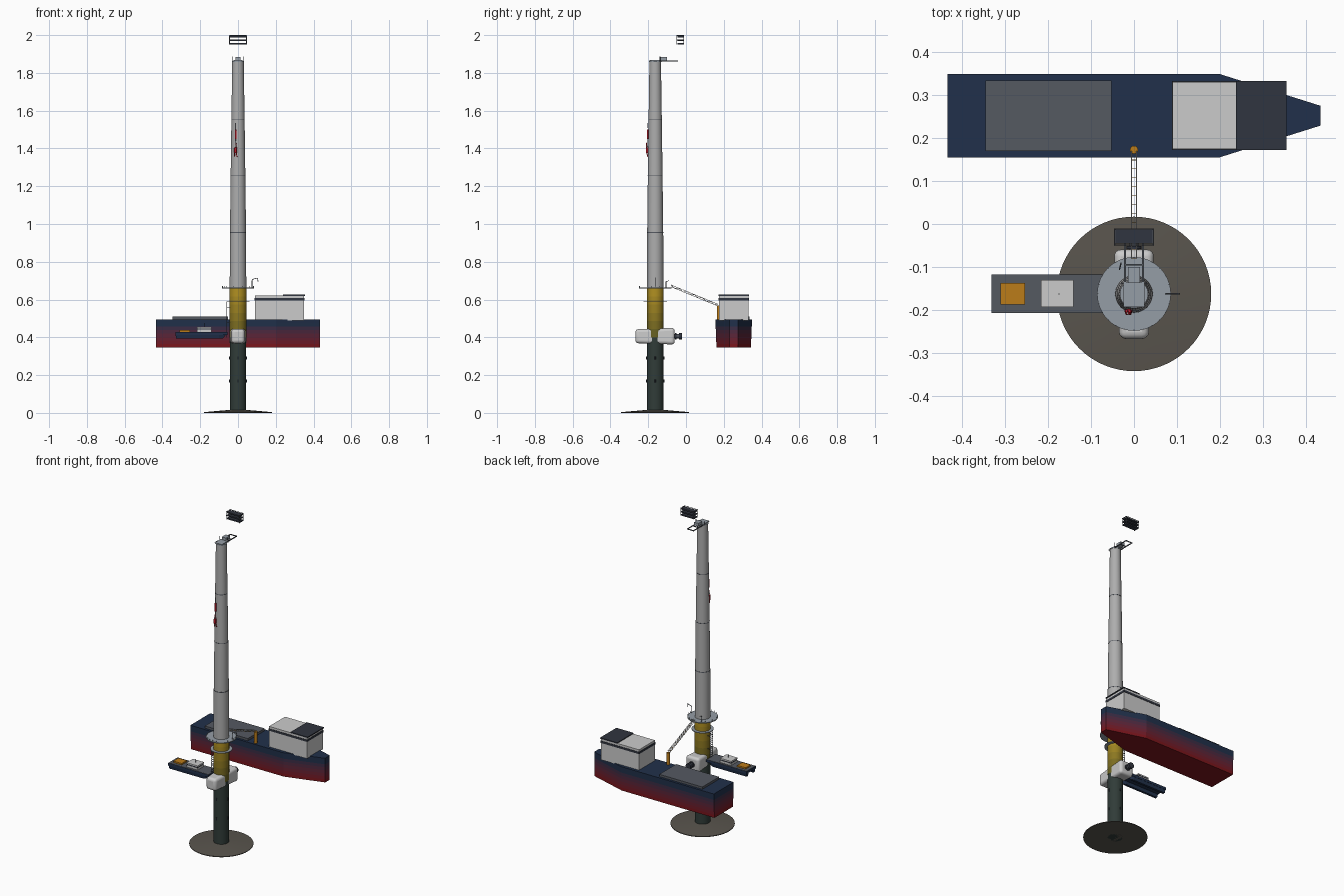
import bpy, bmesh, math
from mathutils import Vector

if "Cube" in bpy.data.objects:
    bpy.data.objects.remove(bpy.data.objects["Cube"])

TY = -0.163  # tower axis


def mat(name, r, g, b):
    m = bpy.data.materials.new(name)
    m.diffuse_color = (r, g, b, 1)
    m.use_nodes = True
    m.node_tree.nodes["Principled BSDF"].inputs["Base Color"].default_value = m.diffuse_color
    return m


DARK = mat("charcoal", .03, .035, .05)
NAVY = mat("navy", .015, .03, .07)
DECK = mat("deck_grey", .09, .1, .12)
WHITE = mat("white", .6, .6, .6)
ORANGE = mat("orange", .5, .2, .01)
STEEL = mat("steel", .3, .34, .38)
TOWER = mat("tower_grey", .42, .42, .42)
PILE = mat("pile_green", .03, .045, .04)
SAND = mat("seabed", .1, .09, .075)
RED = mat("red", .5, .01, .02)


def finish(bm, name, mats):
    bmesh.ops.recalc_face_normals(bm, faces=bm.faces)
    me = bpy.data.meshes.new(name)
    bm.to_mesh(me)
    bm.free()
    ob = bpy.data.objects.new(name, me)
    bpy.context.collection.objects.link(ob)
    for m in mats:
        me.materials.append(m)
    return ob


def smooth(ob):
    bpy.ops.object.select_all(action='DESELECT')
    ob.select_set(True)
    bpy.context.view_layer.objects.active = ob
    bpy.ops.object.shade_smooth_by_angle(angle=math.radians(35))


def box(name, x, y, z, m, bevel=0, seg=3):
    bm = bmesh.new()
    bmesh.ops.create_cube(bm, size=1)
    for v in bm.verts:
        for i, r in enumerate((x, y, z)):
            v.co[i] = r[0] + (r[1] - r[0]) * (v.co[i] + .5)
    if bevel:
        bmesh.ops.bevel(bm, geom=bm.edges[:], offset=bevel, segments=seg, profile=.5, affect='EDGES')
    ob = finish(bm, name, [m])
    if bevel:
        smooth(ob)
    return ob


def loft(name, rings, mats):
    """Skin closed rings, one material per band, capped both ends."""
    bm = bmesh.new()
    vs = [[bm.verts.new(p) for p in r] for r in rings]
    n = len(vs[0])
    for k in range(len(vs) - 1):
        for i in range(n):
            j = (i + 1) % n
            f = bm.faces.new((vs[k][i], vs[k][j], vs[k + 1][j], vs[k + 1][i]))
            f.material_index = min(k, len(mats) - 1)
    bm.faces.new(vs[0][::-1])
    f = bm.faces.new(vs[-1])
    f.material_index = len(mats) - 1
    return finish(bm, name, mats)


def lathe(name, prof, mats, n=48, cx=0, cy=TY):
    rings = [[(cx + r * math.cos(2 * math.pi * i / n), cy + r * math.sin(2 * math.pi * i / n), z)
              for i in range(n)] for r, z in prof]
    ob = loft(name, rings, mats)
    smooth(ob)
    return ob


def rods(name, lines, r, m, n=8):
    """Join straight rods between point pairs."""
    bm = bmesh.new()
    for a, b in lines:
        a, b = Vector(a), Vector(b)
        d = b - a
        M = d.to_track_quat('Z', 'Y').to_matrix().to_4x4()
        M.translation = (a + b) / 2
        bmesh.ops.create_cone(bm, cap_ends=True, segments=n, radius1=r, radius2=r, depth=d.length, matrix=M)
    ob = finish(bm, name, [m])
    smooth(ob)
    return ob


def path(pts):
    return list(zip(pts[:-1], pts[1:]))


def polar(r, a, z):
    return (r * math.cos(a), TY + r * math.sin(a), z)


# Seabed mound and foundation
lathe("seabed", [(.18, 0), (.18, .004), (.044, .016)], [SAND], 64)
lathe("monopile", [(.043, 0), (.043, .40)], [PILE])
ring12 = [2 * math.pi * i / 12 for i in range(12)]
for z in (.17, .29):
    rods(f"anodes_{int(z * 100)}", [(polar(.045, a, z - .008), polar(.045, a, z + .008))
                                    for a in ring12[::3]], .003, DARK)
bands = 6
yel = [mat(f"yellow_{i}", .14 + .06 * i, .12 + .032 * i, .015) for i in range(bands)]
lathe("transition_piece", [(.0445, .40 + .26 * i / bands) for i in range(bands + 1)], yel)

# Tower with flanges
lathe("tower", [(.044, .66), (.0425, .95), (.039, 1.25), (.035, 1.55), (.0305, 1.862)], [TOWER])
for z, r in ((.955, .0432), (1.255, .0397), (1.555, .0357)):
    lathe(f"tower_flange_{int(z * 100)}", [(r, z - .002), (r, z + .002)], [DECK])

# Work platforms
lathe("main_platform", [(.086, .659), (.086, .664)], [STEEL])
lathe("lower_platform", [(.062, .586), (.062, .590)], [STEEL])
posts = [2 * math.pi * i / 24 for i in range(24)]
rods("platform_posts", [(polar(.084, a, .658), polar(.084, a, .673)) for a in posts], .0009, STEEL, 6)
rods("davit_crane", path([(.074, TY, .66), (.074, TY, .7), (.08, TY, .708), (.104, TY, .714),
                          (.106, TY, .695)]), .0018, DECK)
rods("small_davit", path([(-.034, -.106, .66), (-.034, -.106, .695), (-.03, -.09, .7)]), .0015, DECK)

# Boat landing ladder
lad = [((-.06, TY + s * .012, .40), (-.06, TY + s * .012, .588)) for s in (-1, 1)]
lad += [((-.06, TY - .012, .42 + .012 * i), (-.06, TY + .012, .42 + .012 * i)) for i in range(14)]
lad += [((-.04, TY + s * .012, z), (-.06, TY + s * .012, z)) for s in (-1, 1) for z in (.48, .56)]
rods("boat_landing", lad, .0016, DECK, 6)

# Nacelle shell around the pile, with shaft and hub flange
nac = box("nacelle", (-.047, .047), (-.268, -.06), (.362, .45), WHITE)
for v in nac.data.vertices:  # taper the front end
    if v.co.y < -.2:
        v.co.x *= .72
        v.co.z = .406 + (v.co.z - .406) * .84
bv = nac.modifiers.new("round", 'BEVEL')
bv.width, bv.segments = .016, 4
smooth(nac)
rods("main_shaft", [((0, -.065, .406), (0, -.035, .406))], .011, DECK, 24)
rods("hub_flange", [((0, -.058, .406), (0, -.051, .406)), ((0, -.037, .406), (0, -.021, .406))], .018, DARK, 24)

# Tower head and support frame
lathe("tower_top_plate", [(.033, 1.858), (.033, 1.864)], [STEEL])
box("head_plate", (-.024, .024), (TY - .03, TY + .028), (1.864, 1.868), STEEL)
for s in (-1, 1):
    box(f"frame_beam_{s}", (s * .021 - .002, s * .021 + .002), (-.165, -.042), (1.86, 1.865), DECK)
for y in (-.095, -.044):
    box(f"frame_cross_{int(-y * 1000)}", (-.023, .023), (y - .002, y + .002), (1.86, 1.865), DECK)
box("gearbox", (-.014, .014), (-.138, -.1), (1.866, 1.885), STEEL)
rods("head_posts", [((x, TY + .025, 1.862), (x, TY + .025, 1.887)) for x in (-.028, .028)], .002, DARK)

# Suspended cooler rack
for i, z in enumerate((1.955, 1.974, 1.992)):
    box(f"rack_slat_{i}", (-.044, .044), (-.045, -.014), (z - .004, z + .004), DARK)
rk = []
for x in (-.045, .045):
    c = [(x, -.049, 1.951), (x, -.049, 1.998), (x, -.012, 1.998), (x, -.012, 1.951)]
    rk += path(c)
    rk += [((x, -.049, 1.974), (x, -.012, 1.974))]
for y in (-.049, -.012):
    rk.append(((-.045, y, 1.998), (.045, y, 1.998)))
rods("rack_frame", rk, .0018, DECK, 6)

# Rope access worker on the tower front
rods("rope", [((-.012, TY - .043, 1.40), (-.014, TY - .040, 1.535))], .0012, DARK, 6)
box("worker_body", (-.02, -.006), (-.212, -.199), (1.375, 1.405), RED, .003)
box("worker_head", (-.017, -.008), (-.212, -.202), (1.406, 1.417), WHITE, .003)
rods("worker_limbs", [((-.018, -.208, 1.38), (-.02, -.202, 1.355)), ((-.008, -.208, 1.38), (-.006, -.202, 1.355)),
                      ((-.008, -.208, 1.4), (-.012, -.208, 1.43))], .0025, RED)
box("tower_patch", (-.016, -.008), (-.206, -.198), (1.45, 1.5), RED)

# Service vessel hull, red keel blending to navy
CY = .2525
plan = [(-.435, -.097), (.2, -.097), (.435, -.023), (.435, .023), (.2, .097), (-.435, .097)]
N = 8
hull_m = [mat(f"hull_{i}", .2 * (1 - t) + .015 * t, .008 + .022 * t, .012 + .058 * t)
          for i, t in ((i, min(1, i / (N - 2))) for i in range(N))]
loft("ship_hull", [[(x, CY + y * (.94 + .06 * k / N), .345 + .15 * k / N) for x, y in plan]
                   for k in range(N + 1)], hull_m)
box("cargo_deck", (-.346, -.052), (.17, .335), (.49, .509), DECK)
box("superstructure", (.09, .35), (.175, .331), (.49, .595), WHITE)
box("bridge_windows", (.088, .352), (.173, .333), (.595, .608), DARK)
box("bridge_roof", (.09, .35), (.175, .331), (.608, .621), WHITE)
box("helideck", (.238, .355), (.173, .333), (.62, .626), DARK)
lathe("gangway_pedestal", [(.0095, .49), (.0095, .568)], [ORANGE], 20, 0, .173)

# Gangway truss from ship to platform
A, B = Vector((0, .17, .565)), Vector((0, -.08, .668))
n = 12
P = lambda t, x, h: A.lerp(B, t) + Vector((x, 0, h))
g = [(P(0, s * .006, h), P(1, s * .006, h)) for s in (-1, 1) for h in (0, .01)]
for s in (-1, 1):
    for i in range(n):
        h0, h1 = (0, .01) if i % 2 else (.01, 0)
        g.append((P(i / n, s * .006, h0), P((i + 1) / n, s * .006, h1)))
rods("gangway", g, .0012, WHITE, 6)
rods("gangway_treads", [(P(i / n, -.006, 0), P(i / n, .006, 0)) for i in range(n + 1)], .0008, ORANGE, 6)

# Crew catamaran
for s in (-1, 1):
    c = TY + s * .033
    loft(f"catamaran_hull_{s}", [[(x0, c - w, z), (-.1, c - w, z), (-.06 - d, c, z), (-.1, c + w, z), (x0, c + w, z)]
                                 for x0, w, d, z in ((-.328, .007, .02, .393), (-.331, .012, 0, .42))], [NAVY])
box("catamaran_deck", (-.332, -.055), (TY - .045, TY + .045), (.413, .427), NAVY)
box("catamaran_deck_top", (-.331, -.057), (TY - .044, TY + .044), (.427, .429), DECK)
box("cargo_box", (-.311, -.254), (TY - .025, TY + .025), (.428, .438), ORANGE)
box("cabin", (-.217, -.141), (TY - .03, TY + .032), (.428, .441), WHITE)
box("cabin_windows", (-.216, -.142), (TY - .029, TY + .031), (.441, .448), DARK)
box("cabin_roof", (-.217, -.141), (TY - .03, TY + .032), (.448, .455), WHITE)
rods("mast", [((-.175, TY, .45), (-.175, TY, .476))], .0012, DARK)
